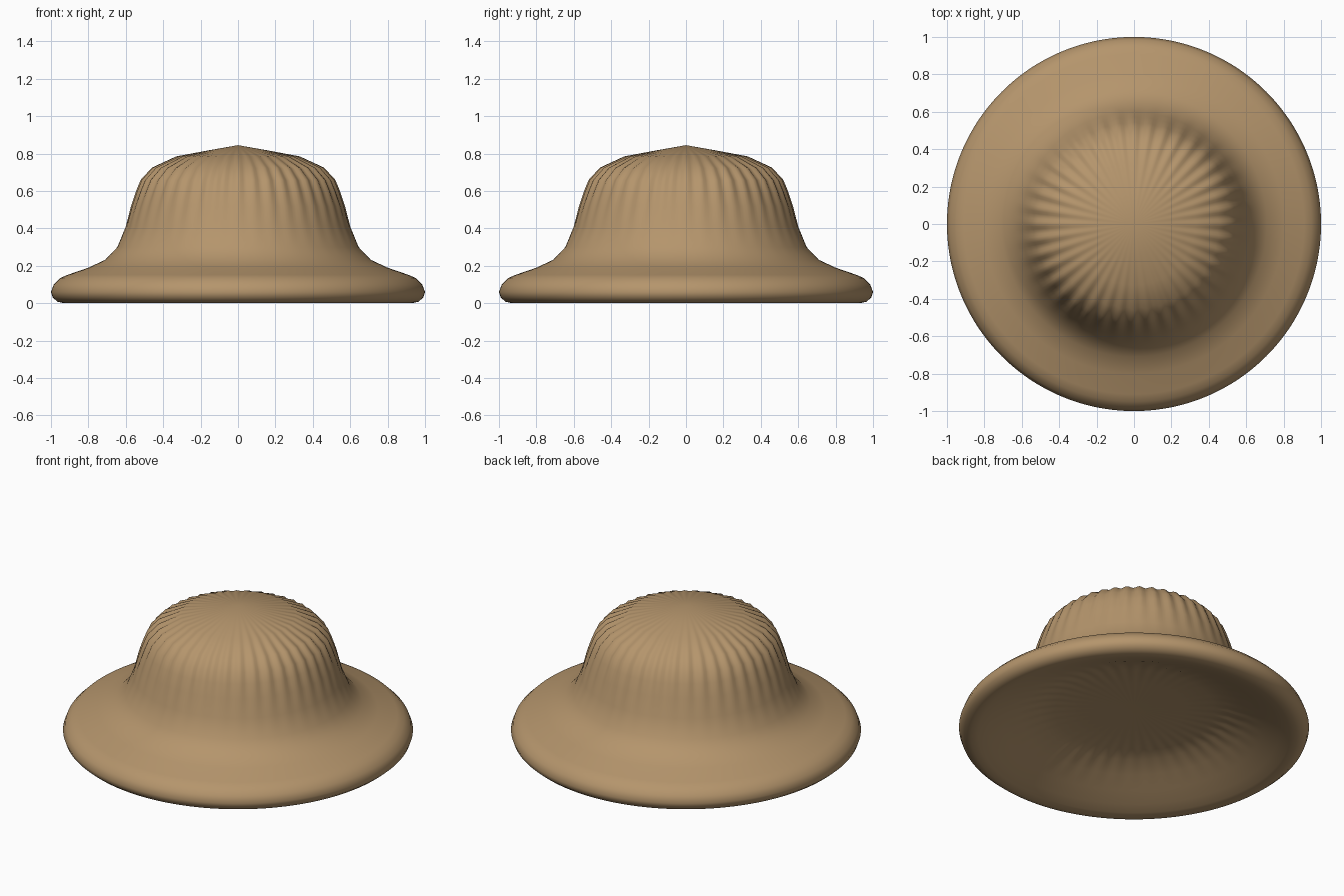
import bpy, math

if "Cube" in bpy.data.objects:
    bpy.data.objects.remove(bpy.data.objects["Cube"])

# felt colour
mat = bpy.data.materials.new("tan_felt")
mat.diffuse_color = (0.46, 0.30, 0.15, 1)
mat.use_nodes = True
mat.node_tree.nodes["Principled BSDF"].inputs["Base Color"].default_value = mat.diffuse_color

# profile from underside centre, around the rim, to the tip: radius, height, flute depth
PROFILE = [(0.30, 0.178, 0.0), (0.46, 0.172, 0.008), (0.54, 0.155, 0.008), (0.64, 0.115, 0),
           (0.74, 0.068, 0), (0.83, 0.03, 0), (0.89, 0.008, 0),
           (0.93, 0.0, 0), (0.965, 0.008, 0), (0.99, 0.03, 0), (1.0, 0.06, 0),
           (0.985, 0.10, 0), (0.95, 0.135, 0), (0.91, 0.152, 0), (0.80, 0.19, 0),
           (0.71, 0.232, 0), (0.645, 0.30, 0), (0.60, 0.41, 0.001),
           (0.572, 0.52, 0.006), (0.545, 0.60, 0.010), (0.52, 0.66, 0.012),
           (0.46, 0.725, 0.014), (0.33, 0.785, 0.006), (0.17, 0.815, 0)]
FLUTES = 40
N = FLUTES * 6

# hat: curled brim, fluted crown and shallow hollow underside
verts, faces = [], []
for r, z, d in PROFILE:
    for i in range(N):
        a = 2 * math.pi * i / N
        dip = d * (0.5 - 0.5 * math.cos(FLUTES * a))
        rr = r - dip
        verts.append((rr * math.cos(a), rr * math.sin(a), z - 0.3 * dip))
for k in range(len(PROFILE) - 1):
    for i in range(N):
        j = (i + 1) % N
        faces.append((k * N + i, k * N + j, (k + 1) * N + j, (k + 1) * N + i))

# crown tip and underside centre
top = (len(PROFILE) - 1) * N
verts += [(0, 0, 0.845), (0, 0, 0.18)]
tip, base = len(verts) - 2, len(verts) - 1
for i in range(N):
    j = (i + 1) % N
    faces.append((top + i, top + j, tip))
    faces.append((j, i, base))

mesh = bpy.data.meshes.new("hat")
mesh.from_pydata(verts, [], faces)
mesh.materials.append(mat)
for p in mesh.polygons:
    p.use_smooth = True
hat = bpy.data.objects.new("hat", mesh)
bpy.context.collection.objects.link(hat)
